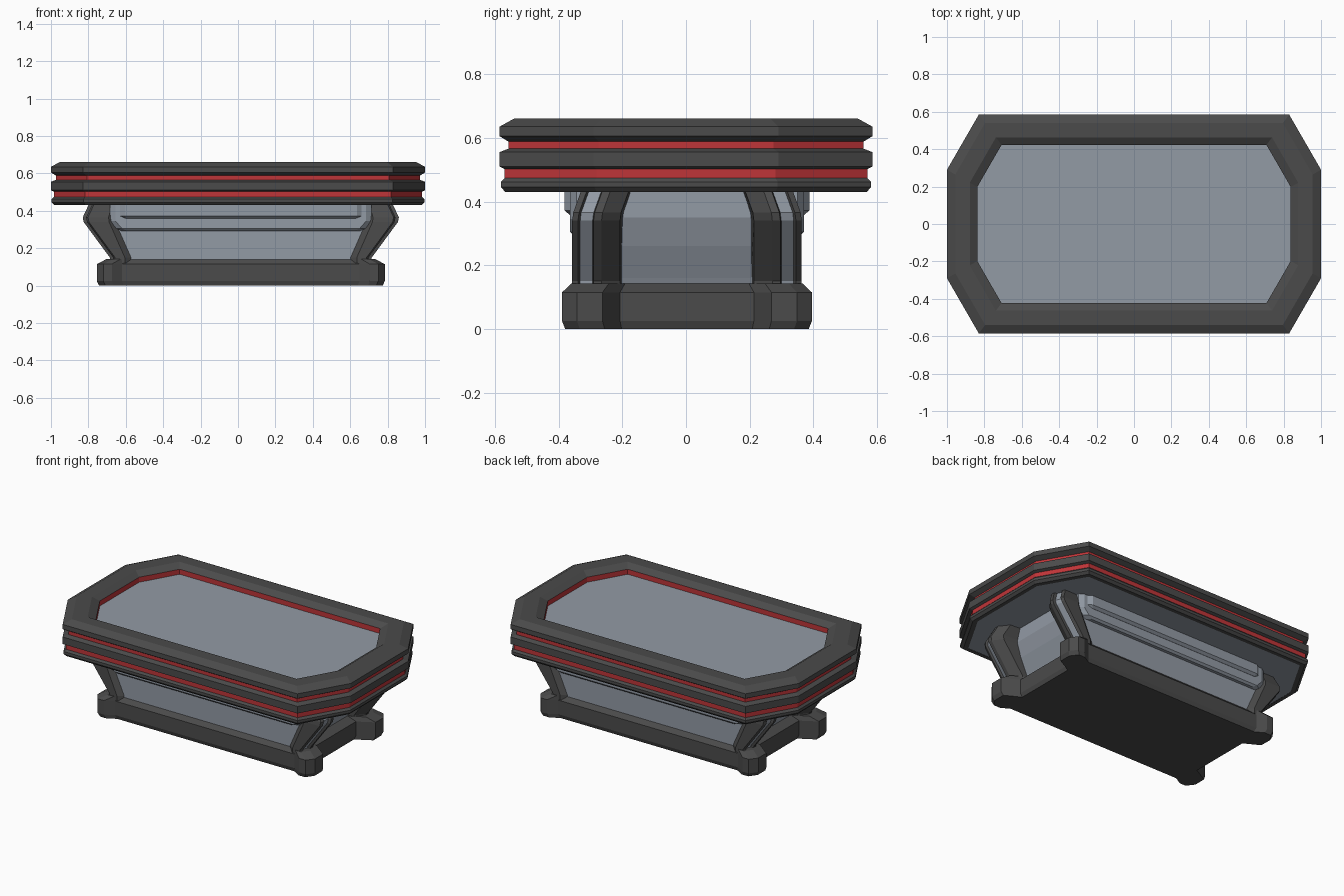
import bpy

if "Cube" in bpy.data.objects:
    bpy.data.objects.remove(bpy.data.objects["Cube"])

OX, OY = 0.015, 0.003   # pedestal sits slightly off centre


def material(name, col):
    m = bpy.data.materials.new(name)
    m.diffuse_color = (*col, 1)
    m.use_nodes = True
    m.node_tree.nodes["Principled BSDF"].inputs["Base Color"].default_value = m.diffuse_color
    return m


DARK = material("charcoal", (0.07, 0.07, 0.07))
RED = material("red", (0.52, 0.035, 0.04))
PALE = material("blue grey", (0.29, 0.325, 0.375))
MATS = [DARK, RED, PALE]


def loft(name, rings, mat=0, rule=None, cap=True, flip=False):
    """Skin closed rings of points; rule(ring, side) picks a material."""
    n = len(rings[0])
    verts = [p for r in rings for p in r]
    faces, mi = [], []
    for k in range(len(rings) - 1):
        for i in range(n):
            j = (i + 1) % n
            faces.append((k * n + i, k * n + j, (k + 1) * n + j, (k + 1) * n + i))
            mi.append(rule(k, i) if rule else mat)
    if cap:
        faces.append(tuple(reversed(range(n))))
        faces.append(tuple(range((len(rings) - 1) * n, len(rings) * n)))
        mi += [mat, mat]
    if flip:
        faces = [tuple(reversed(f)) for f in faces]
    me = bpy.data.meshes.new(name)
    me.from_pydata(verts, [], faces)
    for m in MATS:
        me.materials.append(m)
    for p, i in zip(me.polygons, mi):
        p.material_index = i
    me.update()
    ob = bpy.data.objects.new(name, me)
    bpy.context.collection.objects.link(ob)
    return ob


def four_way(quarter):
    """Mirror a +x +y outline (running from +x side to +y side) into a full loop."""
    a = list(quarter)
    b = [(-x, y) for x, y in reversed(a)]
    c = [(-x, -y) for x, y in a]
    d = [(x, -y) for x, y in reversed(a)]
    return a + b + c + d


def octagon(d, z):
    """Table outline moved inward by d."""
    x, y, c = 1 - d, 0.585 - d, 1.011 - 1.15 * d
    return [(px, py, z) for px, py in
            four_way([(x, (c - 0.866 * x) / 0.5), ((c - 0.5 * y) / 0.866, y)])]


# Table rim: swept profile of (inset, height), red where the grooves are
profile = [(0.042, 0.43), (0.018, 0.43), (0.004, 0.445), (0.004, 0.462), (0.016, 0.474),
           (0.016, 0.502), (0.0, 0.51), (0.0, 0.555), (0.028, 0.566), (0.028, 0.588),
           (0.0, 0.605), (0.0, 0.635), (0.045, 0.66), (0.122, 0.66), (0.162, 0.635),
           (0.162, 0.595)]
loft("table_rim", [octagon(d, z) for d, z in profile],
     rule=lambda k, i: 1 if k in (4, 8, 14) else 0, cap=False)

# Table surface and underside slab
loft("table_core", [octagon(0.04, 0.433), octagon(0.04, 0.56),
                    octagon(0.155, 0.562), octagon(0.155, 0.603)], 2)

# Base plate with a foot flaring out at each corner
foot = [(0.67, 0.21), (0.77, 0.265), (0.77, 0.345), (0.735, 0.392),
        (0.69, 0.392), (0.635, 0.36)]


def base_ring(sx, sy, z):
    return [(x * sx + OX, y * sy + OY, z) for x, y in four_way(foot)]


loft("base_plate", [base_ring(.985, .975, 0), base_ring(1, 1, 0.025),
                    base_ring(1, 1, 0.115), base_ring(.93, .925, 0.143)])

# Pedestal body
def rect(x, y, z):
    return [(px + OX, py + OY, z) for px, py in ((x, y), (-x, y), (-x, -y), (x, -y))]


loft("pedestal_body", [rect(.61, .335, .12), rect(.625, .335, .16), rect(.67, .335, .26),
                       rect(.70, .335, .35), rect(.70, .335, .44)], 2)

# Stepped ledges along the long sides
for s, side in ((-1, "front"), (1, "back")):
    def ledge(x, y, z):
        pts = ((x, .30), (x, y - .02), (x - .03, y), (-x + .03, y), (-x, y - .02), (-x, .30))
        return [(px + OX, s * py + OY, z) for px, py in pts]
    loft(side + "_lower_ledge", [ledge(.64, .355, .293), ledge(.665, .367, .305),
                                 ledge(.70, .367, .345), ledge(.70, .367, .44)], 2, flip=s < 0)
    loft(side + "_upper_ledge", [ledge(.64, .368, .358), ledge(.65, .384, .372),
                                 ledge(.65, .384, .44)], 2, flip=s < 0)

# Bent corner legs with a pale inset strip: (x, y, share of the outward lean)
section = [(.58, .20, .6), (.655, .21, 1), (.70, .268, 1), (.70, .293, 1), (.682, .296, 1),
           (.668, .335, 1), (.682, .342, 1), (.672, .36, 1), (.62, .36, .6), (.58, .33, .6)]
levels = [(.12, 0, 0), (.15, 0, 0), (.34, .14, 0), (.365, .145, -.003), (.44, .11, -.03)]
for sx, nx in ((-1, "left"), (1, "right")):
    for sy, ny in ((-1, "front"), (1, "back")):
        rings = [[(sx * (x + dx * w) + OX, sy * (y + dy) + OY, z) for x, y, w in section]
                 for z, dx, dy in levels]
        loft(f"{ny}_{nx}_leg", rings, rule=lambda k, i: 2 if i == 4 else 0,
             flip=sx * sy < 0)
